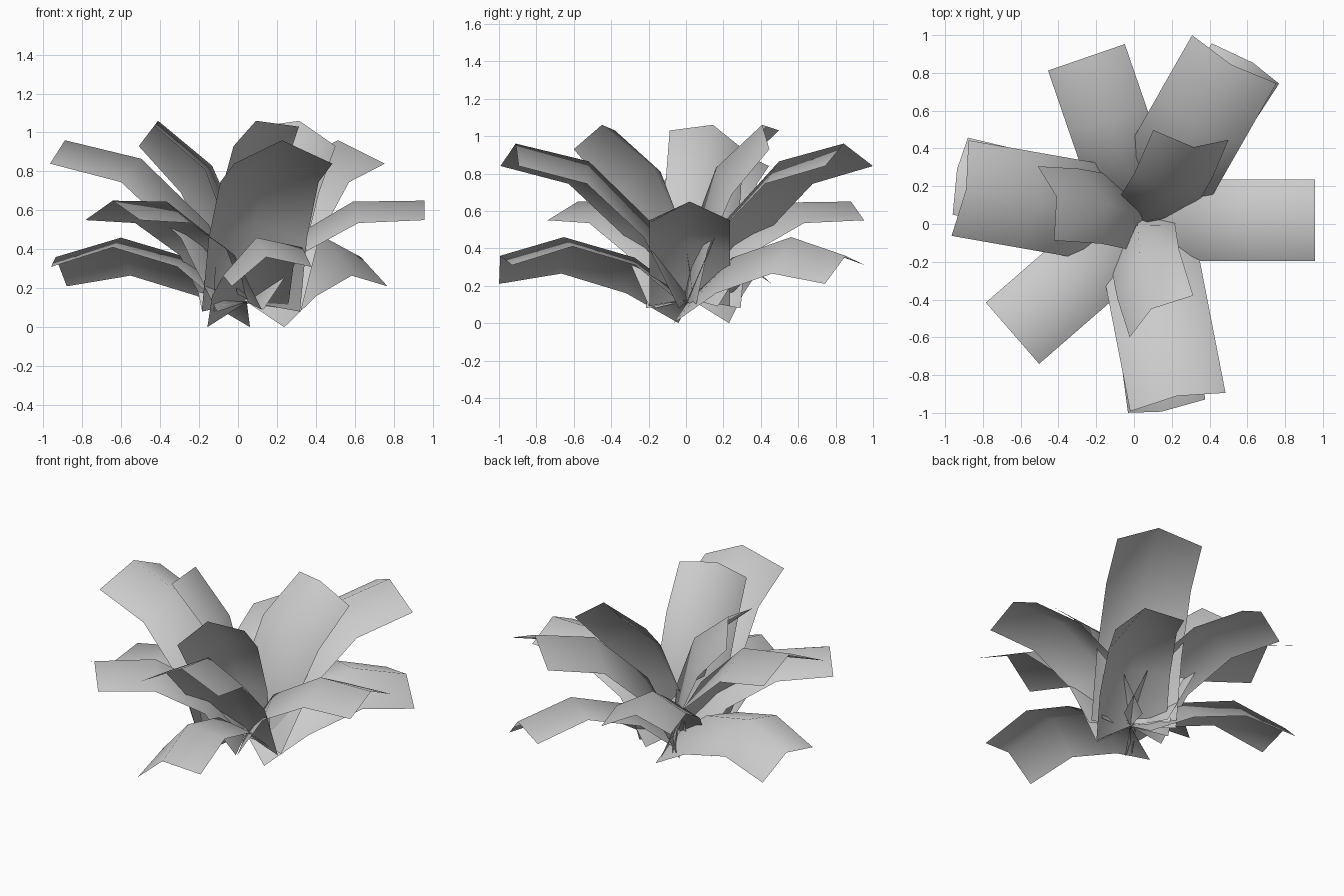
import bpy
from math import cos, sin, radians

if "Cube" in bpy.data.objects:
    bpy.data.objects.remove(bpy.data.objects["Cube"])

CENTRE = (0.045, 0.02)


def leaf(name, angle, sections):
    """Folded leaf strip; each section = left edge, midrib, right edge as (reach, side, z)."""
    c, s = cos(radians(angle)), sin(radians(angle))
    verts = [(CENTRE[0] + r * c - l * s, CENTRE[1] + r * s + l * c, z)
             for sec in sections for r, l, z in sec]
    # wound so that the normals point up
    faces = [(3 * i + j + 3, 3 * i + j + 4, 3 * i + j + 1, 3 * i + j)[::-1][::-1]
             for i in range(len(sections) - 1) for j in range(2)]
    mesh = bpy.data.meshes.new(name)
    mesh.from_pydata(verts, [], faces)
    for p in mesh.polygons:
        p.use_smooth = True
    mesh.update()
    bpy.context.collection.objects.link(bpy.data.objects.new(name, mesh))


def even(half_width, profile):
    """Symmetric sections from (mid reach, mid z, edge reach, edge z)."""
    return [((er, half_width, ez), (mr, 0, mz), (er, -half_width, ez))
            for mr, mz, er, ez in profile]


# upright arching leaves and half-height leaves
high = even(0.257, [(0, .13, .11, .08), (.2, .53, .30, .46),
                    (.55, .865, .61, .745), (.948, .96, .981, .84)])
middle = even(0.215, [(0, .13, .085, .09), (.2, .44, .27, .37),
                      (.545, .645, .573, .535), (.912, .65, .912, .55)])
# steep inner leaves, rolled to one side
inner = [((.02, .17, .17), (-.03, -.02, .13), (.15, -.20, .08)),
         ((.06, .165, .47), (.02, -.03, .46), (.23, -.21, .39)),
         ((.19, .16, .81), (.19, -.05, .83), (.38, -.21, .69)),
         ((.443, .187, 1.03), (.47, -.043, 1.06), (.596, -.185, .93))]
# low drooping leaves, rolled to one side
low = [((.09, .20, .11), (0, 0, .13), (.02, -.21, 0)),
       ((.33, .18, .31), (.29, -.05, .35), (.30, -.24, .16)),
       ((.67, .16, .41), (.67, -.08, .46), (.65, -.25, .265)),
       ((.995, .145, .31), (1.014, -.096, .36), (.986, -.27, .21))]

for i, a in enumerate((60.3, 170, 281)):
    leaf(f"high_leaf_{i}", a, high)
    leaf(f"inner_leaf_{i}", a, inner)
    leaf(f"low_leaf_{i}", a, low)
for i, a in enumerate((0, 109, 221)):
    leaf(f"middle_leaf_{i}", a, middle)
